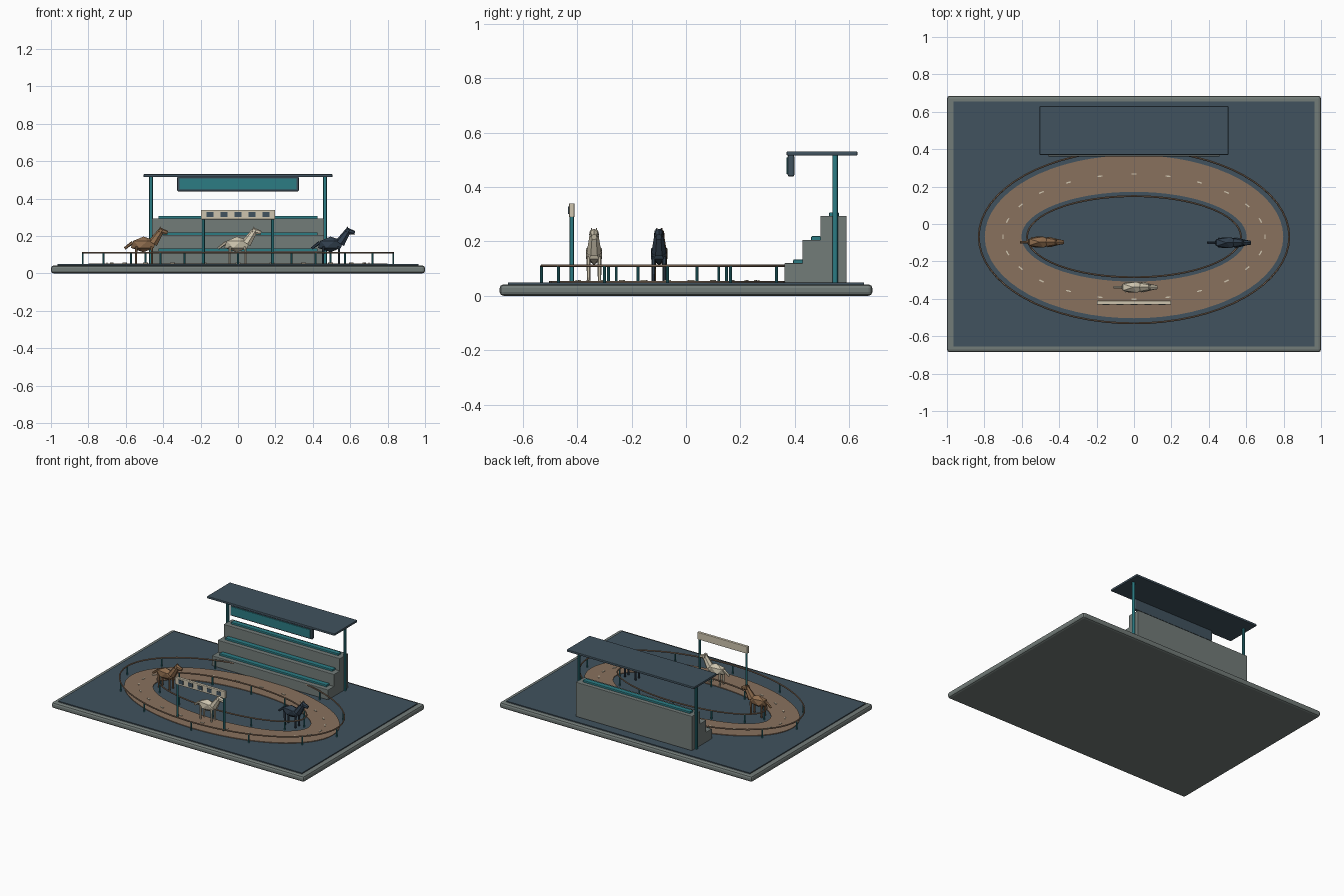
import bpy, bmesh
from math import sin, cos, pi, atan2
from mathutils import Vector, Matrix

if "Cube" in bpy.data.objects:
    bpy.data.objects.remove(bpy.data.objects["Cube"])

CY = -0.068  # centre of the oval


def mat(name, r, g, b):
    m = bpy.data.materials.new(name)
    m.diffuse_color = (r, g, b, 1)
    m.use_nodes = True
    m.node_tree.nodes["Principled BSDF"].inputs["Base Color"].default_value = m.diffuse_color
    return m


GREY = mat("concrete", 0.17, 0.20, 0.19)
SLATE = mat("slate", 0.052, 0.085, 0.112)
SAND = mat("sand", 0.25, 0.165, 0.11)
TEAL = mat("teal", 0.025, 0.2, 0.23)
CREAM = mat("cream", 0.62, 0.56, 0.43)
BROWN = mat("chestnut", 0.27, 0.15, 0.075)
NAVY = mat("dark_coat", 0.03, 0.05, 0.075)


def finish(name, bm, material, bevel=0, smooth=False):
    bmesh.ops.recalc_face_normals(bm, faces=bm.faces)
    me = bpy.data.meshes.new(name)
    bm.to_mesh(me)
    bm.free()
    me.materials.append(material)
    ob = bpy.data.objects.new(name, me)
    bpy.context.collection.objects.link(ob)
    if bevel:
        b = ob.modifiers.new("bevel", "BEVEL")
        b.width, b.segments = bevel, 2
    if smooth:
        for o in bpy.context.selected_objects:
            o.select_set(False)
        ob.select_set(True)
        bpy.context.view_layer.objects.active = ob
        bpy.ops.object.shade_smooth_by_angle()
    return ob


def add_box(bm, x0, x1, y0, y1, z0, z1):
    m = Matrix.Translation(((x0 + x1) / 2, (y0 + y1) / 2, (z0 + z1) / 2))
    m = m @ Matrix.Diagonal((x1 - x0, y1 - y0, z1 - z0, 1))
    bmesh.ops.create_cube(bm, size=1, matrix=m)


def box(name, material, *dims, bevel=0):
    bm = bmesh.new()
    add_box(bm, *dims)
    return finish(name, bm, material, bevel)


def add_rod(bm, a, b, r1, r2, sides=8):
    a, b = Vector(a), Vector(b)
    d = b - a
    m = Matrix.Translation((a + b) / 2) @ d.to_track_quat("Z", "Y").to_matrix().to_4x4()
    bmesh.ops.create_cone(bm, cap_ends=True, segments=sides, radius1=r1, radius2=r2,
                          depth=d.length, matrix=m)


def oval(name, material, rx, ry, section, n=64):
    """Sweep a closed (offset, z) section around the oval."""
    bm = bmesh.new()
    rings = [[bm.verts.new(((rx + d) * cos(2 * pi * i / n), CY + (ry + d) * sin(2 * pi * i / n), z))
              for d, z in section] for i in range(n)]
    k = len(section)
    for i in range(n):
        a, b = rings[i], rings[(i + 1) % n]
        for j in range(k):
            bm.faces.new((a[j], b[j], b[(j + 1) % k], a[(j + 1) % k]))
    return finish(name, bm, material, smooth=True)


# Base slab and grass
box("base_slab", GREY, -1, 1, -0.685, 0.685, 0, 0.042, bevel=0.014)
box("grass_panel", SLATE, -0.965, 0.965, -0.655, 0.655, 0.03, 0.049)

# Oval track
oval("track", SAND, 0.70, 0.338, [(-0.098, 0.045), (0.098, 0.045), (0.098, 0.054), (-0.098, 0.054)])

# Lane dashes
bm = bmesh.new()
for i in range(24):
    t = 2 * pi * i / 24
    m = Matrix.Translation((0.70 * cos(t), CY + 0.335 * sin(t), 0.0555))
    m = m @ Matrix.Rotation(atan2(0.335 * cos(t), -0.70 * sin(t)), 4, "Z")
    bmesh.ops.create_cube(bm, size=1, matrix=m @ Matrix.Diagonal((0.026, 0.007, 0.005, 1)))
finish("lane_dashes", bm, CREAM)

# Rails and their posts
for side, rx, ry in (("outer", 0.83, 0.463), ("inner", 0.572, 0.217)):
    circle = [(0.005 * cos(k * pi / 3), 0.11 + 0.005 * sin(k * pi / 3)) for k in range(6)]
    oval(side + "_rail", SAND, rx, ry, circle)
    bm = bmesh.new()
    for i in range(12):
        t = 2 * pi * i / 12
        x, y = rx * cos(t), CY + ry * sin(t)
        add_rod(bm, (x, y, 0.045), (x, y, 0.11), 0.005, 0.005)
    finish(side + "_rail_posts", bm, TEAL, smooth=True)

# Finish gate
bm = bmesh.new()
for s in (-1, 1):
    add_rod(bm, (s * 0.185, -0.42, 0.05), (s * 0.185, -0.42, 0.30), 0.008, 0.008, 12)
finish("finish_posts", bm, TEAL, smooth=True)
box("finish_banner", CREAM, -0.198, 0.198, -0.43, -0.41, 0.289, 0.34, bevel=0.003)
bm = bmesh.new()
for i in range(-2, 3):
    add_box(bm, i * 0.075 - 0.018, i * 0.075 + 0.018, -0.433, -0.428, 0.301, 0.329)
finish("finish_checks", bm, SLATE)

# Grandstand tiers with benches
for i, (z0, z1) in enumerate(((0.056, 0.12), (0.065, 0.206), (0.075, 0.294))):
    y = 0.362 + i * 0.066
    box(f"stand_tier_{i + 1}", GREY, -0.46, 0.46, y, y + 0.096, 0.048, z1, bevel=0.003)
    box(f"bench_{i + 1}", TEAL, -0.425, 0.425, y + 0.032, y + 0.068, z1 - 0.003, z1 + 0.013, bevel=0.003)

# Roof, pillars and sign board
bm = bmesh.new()
for s in (-1, 1):
    add_rod(bm, (s * 0.465, 0.548, 0.045), (s * 0.465, 0.548, 0.52), 0.01, 0.01, 12)
finish("roof_pillars", bm, TEAL, smooth=True)
box("roof", SLATE, -0.505, 0.505, 0.37, 0.63, 0.515, 0.531, bevel=0.004)
box("sign_board", SLATE, -0.325, 0.325, 0.374, 0.398, 0.438, 0.518, bevel=0.006)
box("sign_face", TEAL, -0.314, 0.314, 0.369, 0.38, 0.448, 0.508, bevel=0.002)


def horse(name, material, x, y):
    bm = bmesh.new()
    # Faceted body
    bmesh.ops.create_icosphere(bm, subdivisions=1, radius=1,
                               matrix=Matrix.Translation((-0.005, 0, 0.155))
                               @ Matrix.Diagonal((0.076, 0.034, 0.042, 1)))
    # Neck, head, ears and tail
    add_rod(bm, (0.045, 0, 0.16), (0.092, 0, 0.232), 0.028, 0.016, 7)
    add_rod(bm, (0.076, 0, 0.228), (0.124, 0, 0.216), 0.019, 0.011, 7)
    for s in (-1, 1):
        add_rod(bm, (0.085, s * 0.009, 0.232), (0.085, s * 0.009, 0.25), 0.006, 0.001, 5)
    add_rod(bm, (-0.063, 0, 0.166), (-0.106, 0, 0.133), 0.009, 0.007, 6)
    # Legs
    for lx in (-0.045, 0.04):
        for s in (-1, 1):
            add_rod(bm, (lx, s * 0.02, 0.054), (lx, s * 0.02, 0.145), 0.006, 0.008, 6)
    bmesh.ops.translate(bm, verts=bm.verts, vec=(x, y, 0))
    finish(name, bm, material)


horse("chestnut_horse", BROWN, -0.5, -0.097)
horse("cream_horse", CREAM, 0, -0.338)
horse("dark_horse", NAVY, 0.5, -0.1)
